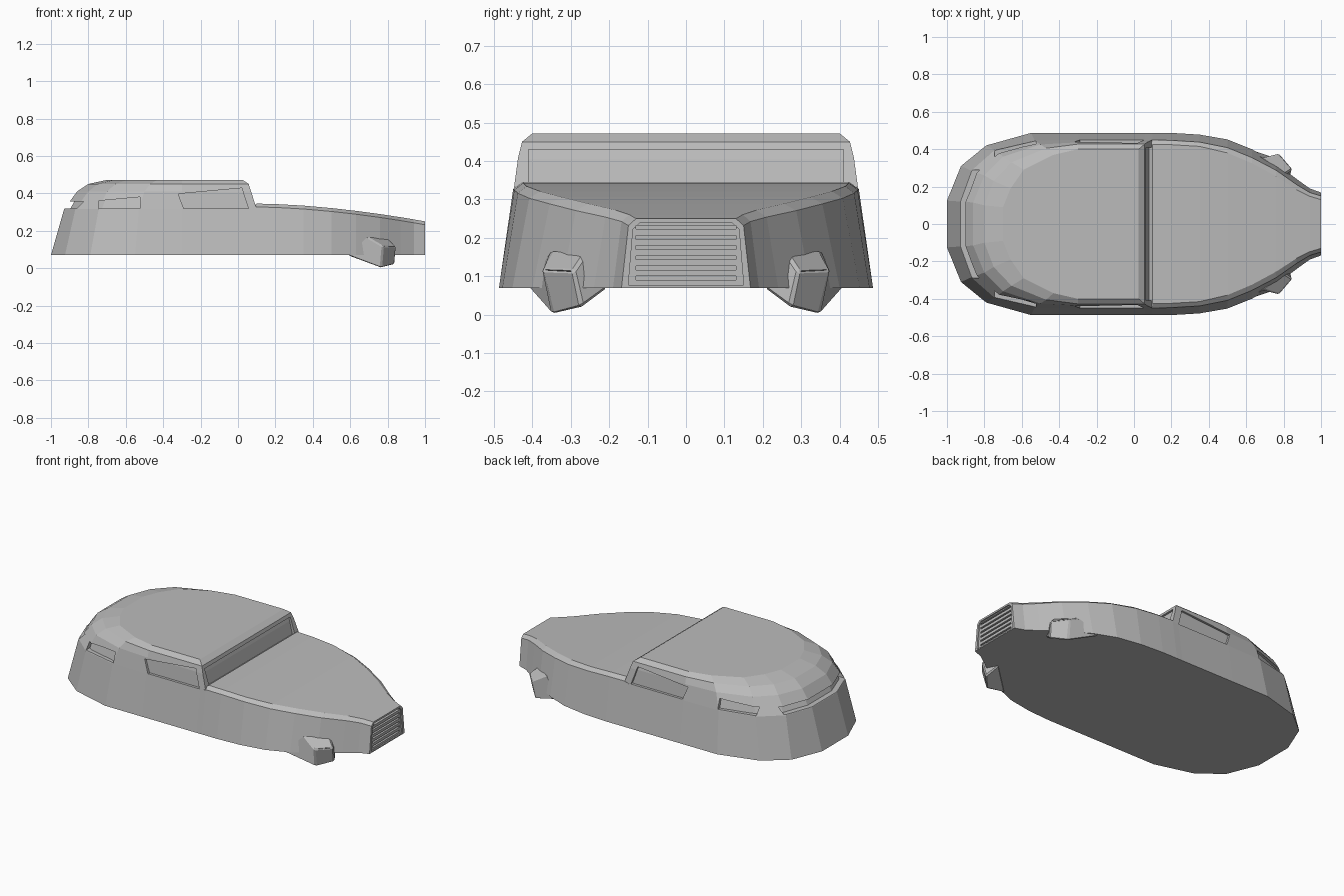
import bpy, bmesh
from mathutils import Vector

if "Cube" in bpy.data.objects:
    bpy.data.objects.remove(bpy.data.objects["Cube"])

grey = bpy.data.materials.new("plain grey")
grey.use_nodes = True
grey.diffuse_color = (0.5, 0.5, 0.5, 1)
grey.node_tree.nodes["Principled BSDF"].inputs["Base Color"].default_value = (0.5, 0.5, 0.5, 1)


def finish(bm, name):
    bmesh.ops.recalc_face_normals(bm, faces=bm.faces[:])
    mesh = bpy.data.meshes.new(name)
    bm.to_mesh(mesh)
    bm.free()
    mesh.materials.append(grey)
    obj = bpy.data.objects.new(name, mesh)
    bpy.context.collection.objects.link(obj)
    return obj


def loft(halves):
    """Solid through half sections, each mirrored across y = 0."""
    bm = bmesh.new()
    rings = []
    for half in halves:
        pts = list(half) + [(x, -y, z) for x, y, z in reversed(half)]
        rings.append([bm.verts.new(p) for p in pts])
    n = len(rings[0])
    for a, b in zip(rings, rings[1:]):
        for i in range(n):
            j = (i + 1) % n
            bm.faces.new((a[i], a[j], b[j], b[i]))
    for r in (rings[0], rings[-1]):
        for i in range(n // 2 - 1):
            bm.faces.new((r[i], r[i + 1], r[n - 2 - i], r[n - 1 - i]))
    bmesh.ops.recalc_face_normals(bm, faces=bm.faces[:])
    bm.normal_update()
    return bm


def cut(obj, axis, outline, start, end):
    """Cut a prism with the given outline, running along x or y, out of obj."""
    bm = bmesh.new()
    ends = []
    for d in (start, end):
        ends.append([bm.verts.new((d, u, v) if axis == "x" else (u, d, v)) for u, v in outline])
    a, b = ends
    bm.faces.new(a)
    bm.faces.new(b)
    for i in range(len(a)):
        j = (i + 1) % len(a)
        bm.faces.new((a[i], a[j], b[j], b[i]))
    cutter = finish(bm, "cutter")
    cutter.hide_render = True
    mod = obj.modifiers.new("cut", "BOOLEAN")
    mod.operation = "DIFFERENCE"
    mod.solver = "EXACT"
    mod.object = cutter
    bpy.context.view_layer.objects.active = obj
    bpy.ops.object.modifier_apply(modifier=mod.name)
    bpy.data.objects.remove(cutter)


def box(half_width, low, high):
    return [(-half_width, low), (half_width, low), (half_width, high), (-half_width, high)]


FLOOR, BELT = 0.07, 0.315

# Cabin stations from tail to windscreen: (x, y) at each level
levels = (BELT, 0.41, 0.45, 0.472)
cabin_plan = [
    [(-0.93, 0.12), (-0.86, 0.115), (-0.8, 0.10), (-0.7, 0.09)],
    [(-0.87, 0.285), (-0.8, 0.26), (-0.75, 0.23), (-0.66, 0.19)],
    [(-0.745, 0.395), (-0.7, 0.36), (-0.655, 0.33), (-0.59, 0.29)],
    [(-0.53, 0.445), (-0.5, 0.425), (-0.47, 0.405), (-0.43, 0.37)],
    [(-0.3, 0.45), (-0.3, 0.437), (-0.3, 0.427), (-0.3, 0.4)],
    [(0.1, 0.45), (0.07, 0.437), (0.057, 0.427), (0.025, 0.4)],
]
cabin_halves = [[(x, y, z) for (x, y), z in zip(s, levels)] for s in cabin_plan]

# Lower hull: tail stations share the cabin's belt line
tail_floor = [(-1, 0.125), (-0.925, 0.31), (-0.79, 0.42), (-0.55, 0.487), (-0.3, 0.487), (0.06, 0.487)]
hull_halves = []
for (fx, fy), section in zip(tail_floor, cabin_plan):
    bx, by = section[0]
    bx = min(bx, 0.06)
    hull_halves.append([(fx, fy, FLOOR), (bx, by, BELT), (bx + 0.02 * (bx < -0.6), by - 0.025, BELT)])

# Bonnet stations: x, then half width at floor, belt and deck edge
bonnet = [
    (0.1, 0.487, 0.45, 0.425), (0.2, 0.487, 0.447, 0.424), (0.35, 0.478, 0.438, 0.415),
    (0.5, 0.452, 0.408, 0.38), (0.63, 0.4, 0.355, 0.325), (0.76, 0.325, 0.287, 0.255),
    (0.87, 0.24, 0.21, 0.183), (0.94, 0.19, 0.168, 0.148), (1, 0.168, 0.15, 0.13),
]
for x, floor_y, belt_y, edge_y in bonnet:
    deck = 0.345 - 0.095 * ((x - 0.1) / 0.9) ** 1.7
    hull_halves.append([(x, floor_y, FLOOR), (x, belt_y, deck - 0.018), (x, edge_y, deck)])

hull = finish(loft(hull_halves), "lower_hull")

# Recessed grille with slots in the nose
grille = [(-0.15, 0.077), (0.15, 0.077), (0.138, 0.222), (0.12, 0.239), (-0.12, 0.239), (-0.138, 0.222)]
cut(hull, "x", grille, 0.992, 1.1)
for i in range(6):
    z = 0.095 + 0.0265 * i
    cut(hull, "x", box(0.13, z - 0.005, z + 0.005), 0.975, 1.1)

# Cabin shell with window openings
cabin = finish(loft(cabin_halves), "cabin")
side_window = [(-0.29, 0.32), (0.055, 0.32), (0.02, 0.428), (-0.32, 0.397)]
rear_side_window = [(-0.745, 0.32), (-0.525, 0.32), (-0.525, 0.38), (-0.745, 0.36)]
for outline in (side_window, rear_side_window):
    for side in (-1, 1):
        cut(cabin, "y", outline, 0.25 * side, side)
cut(cabin, "x", box(0.41, 0.33, 0.43), 0, 0.5)
cut(cabin, "x", box(0.29, 0.318, 0.355), -1.2, -0.78)

# Window panes: a slightly smaller cabin behind the openings
core = loft(cabin_halves)
moves = [(v, v.normal * v.calc_shell_factor() * 0.012) for v in core.verts]
for v, shift in moves:
    v.co -= shift
    if v.co.z < 0.35:
        v.co.z = 0.3
finish(core, "window_panes")

# Wedge headlights with inset lenses, mirrored
lens = [(0.775, 0.378, 0.118), (0.848, 0.292, 0.115), (0.838, 0.272, 0.018), (0.765, 0.347, -0.002)]
root = [(0.685, 0.348, 0.17), (0.8, 0.262, 0.162), (0.8, 0.2, 0.07), (0.575, 0.415, 0.07)]
for side, name in ((1, "left_headlight"), (-1, "right_headlight")):
    bm = bmesh.new()
    a, b = [[bm.verts.new((x, y * side, z)) for x, y, z in ring] for ring in (lens, root)]
    bm.faces.new(a)
    bm.faces.new(b)
    for i in range(4):
        j = (i + 1) % 4
        bm.faces.new((a[i], a[j], b[j], b[i]))
    bmesh.ops.recalc_face_normals(bm, faces=bm.faces[:])
    bmesh.ops.bevel(bm, geom=bm.edges[:], offset=0.008, segments=1, affect="EDGES")
    bm.normal_update()
    out = Vector((0.75, 0.65 * side, 0))
    front = max(bm.faces, key=lambda f: f.normal.dot(out) * f.calc_area() + f.calc_center_median().dot(out))
    bmesh.ops.inset_region(bm, faces=[front], thickness=0.008, depth=0)
    bmesh.ops.inset_region(bm, faces=[front], thickness=0.002, depth=-0.015)
    finish(bm, name)
